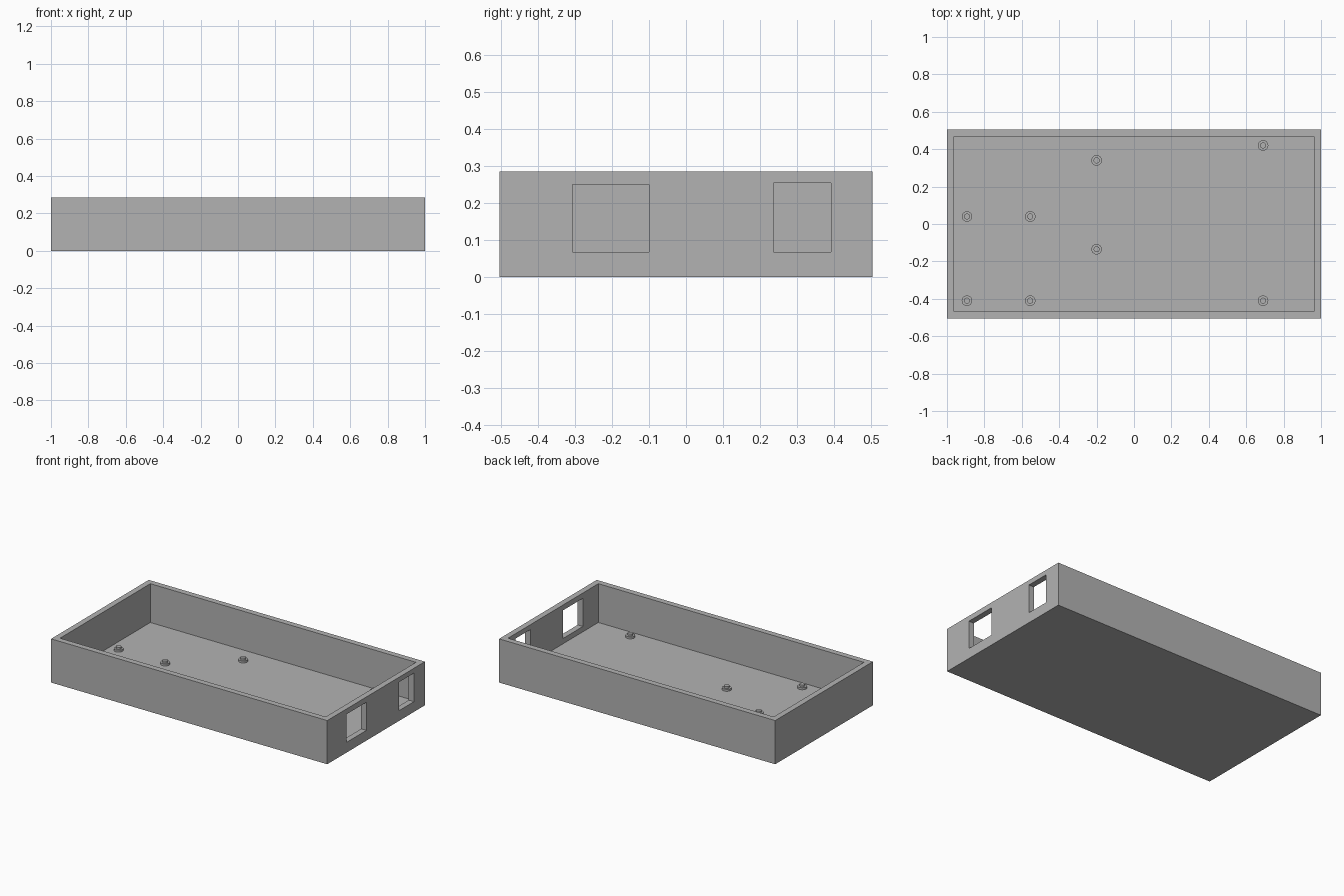
import bpy
import math

if "Cube" in bpy.data.objects:
    bpy.data.objects.remove(bpy.data.objects["Cube"])

grey = bpy.data.materials.new("mid_grey")
grey.use_nodes = True
grey.diffuse_color = (0.45, 0.45, 0.45, 1)
grey.node_tree.nodes["Principled BSDF"].inputs["Base Color"].default_value = (0.45, 0.45, 0.45, 1)

HALF_Y, HEIGHT, WALL, FLOOR = 0.505, 0.286, 0.038, 0.032


def box(name, low, high):
    """Box between two opposite corners."""
    center = [(a + b) / 2 for a, b in zip(low, high)]
    bpy.ops.mesh.primitive_cube_add(size=1, location=center)
    ob = bpy.context.object
    ob.name = name
    ob.scale = [b - a for a, b in zip(low, high)]
    bpy.ops.object.transform_apply(location=True, rotation=False, scale=True)
    ob.data.materials.append(grey)
    return ob


def cut(target, cutter):
    """Subtract the cutter from the target and discard it."""
    cutter.hide_render = True
    mod = target.modifiers.new("cut", "BOOLEAN")
    mod.operation = "DIFFERENCE"
    mod.solver = "EXACT"
    mod.object = cutter
    bpy.context.view_layer.objects.active = target
    bpy.ops.object.modifier_apply(modifier=mod.name)
    bpy.data.objects.remove(cutter)


def cylinder(name, x, y, radius, bottom, top):
    bpy.ops.mesh.primitive_cylinder_add(vertices=32, radius=radius, depth=top - bottom,
                                        location=(x, y, (bottom + top) / 2))
    ob = bpy.context.object
    ob.name = name
    ob.data.materials.append(grey)
    bpy.ops.object.shade_smooth_by_angle(angle=math.radians(30))


# Open tray with a hollow interior
tray = box("tray", (-1, -HALF_Y, 0), (1, HALF_Y, HEIGHT))
cut(tray, box("cavity_cutter", (-1 + WALL, -HALF_Y + WALL, FLOOR),
              (1 - WALL, HALF_Y - WALL, HEIGHT + 0.1)))

# Two port openings through the left (+x) wall
for y0, y1, top in ((-0.308, -0.10, 0.251), (0.237, 0.392, 0.254)):
    cut(tray, box("port_cutter", (0.9, y0, 0.067), (1.1, y1, top)))

# Board mounts: a round foot with a locating pin on top
mounts = [(x, y) for x in (-0.893, -0.555) for y in (-0.41, 0.04)]
mounts += [(-0.2, -0.135), (-0.2, 0.34), (0.69, -0.41), (0.69, 0.42)]
for i, (x, y) in enumerate(mounts, 1):
    cylinder(f"mount_foot_{i}", x, y, 0.028, FLOOR - 0.005, FLOOR + 0.013)
    cylinder(f"mount_pin_{i}", x, y, 0.016, FLOOR, FLOOR + 0.026)
